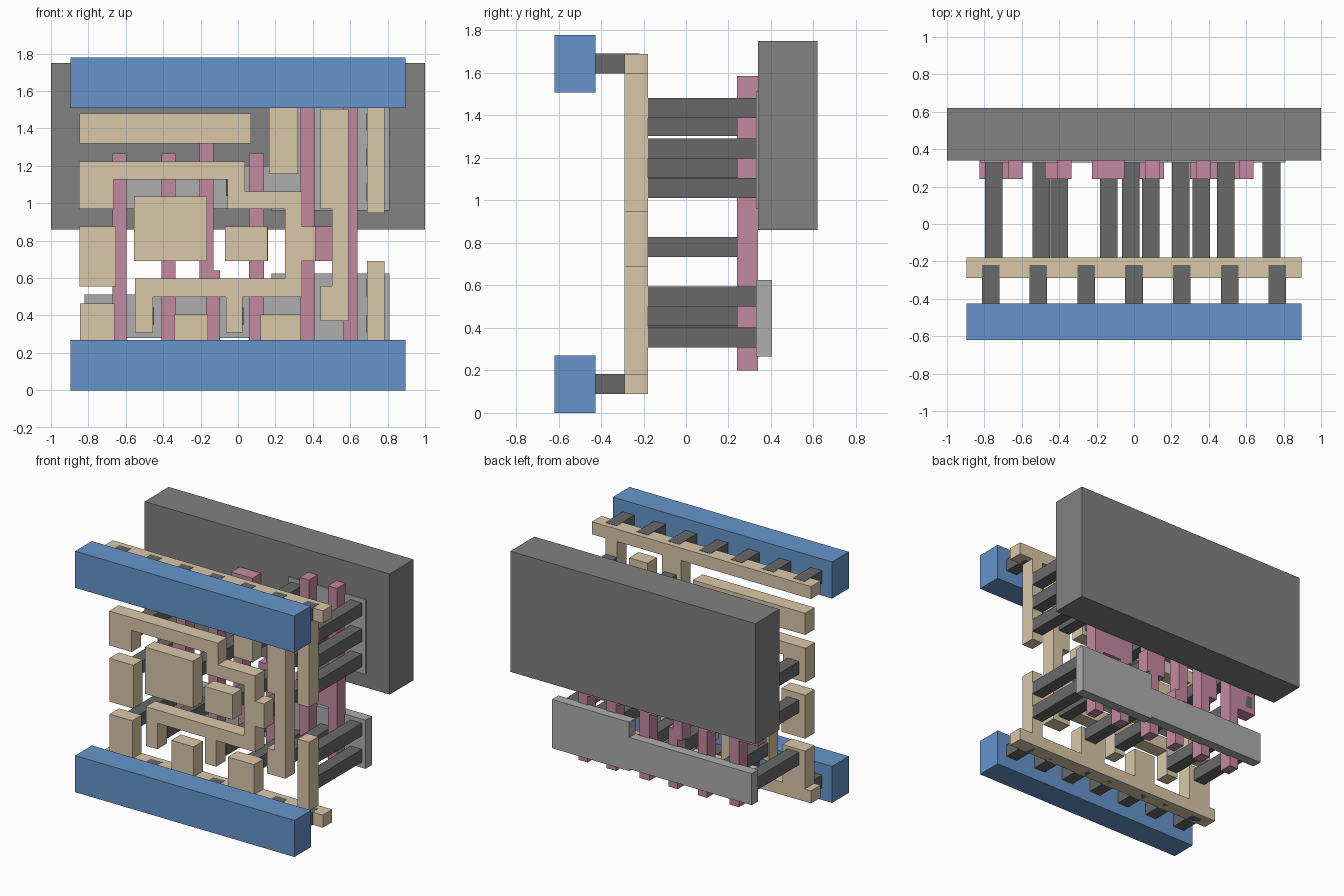
import bpy, bmesh


def material(name, rgb):
    m = bpy.data.materials.new(name)
    m.diffuse_color = (*rgb, 1)
    return m


BLUE = material("blue", (0.13, 0.30, 0.60))
TAN = material("tan", (0.70, 0.58, 0.40))
PINK = material("pink", (0.55, 0.25, 0.35))
WELL = material("mid_grey", (0.22, 0.22, 0.22))
DARK = material("dark_grey", (0.14, 0.14, 0.14))
LIGHT = material("light_grey", (0.42, 0.42, 0.42))

# Depth range (y) of every layer
WELL_Y, DIFF_Y, GATE_Y = (0.34, 0.62), (0.33, 0.405), (0.24, 0.34)
POST_Y, TRACE_Y, PEG_Y, RAIL_Y = (-0.18, 0.34), (-0.29, -0.18), (-0.425, -0.22), (-0.62, -0.425)


def plates(name, outlines, depth, mat):
    """Extrude one or more x-z outlines through a y range into one object."""
    bm = bmesh.new()
    for pts in outlines:
        face = bm.faces.new([bm.verts.new((x, depth[0], z)) for x, z in pts])
        out = bmesh.ops.extrude_face_region(bm, geom=[face])
        moved = [v for v in out["geom"] if isinstance(v, bmesh.types.BMVert)]
        bmesh.ops.translate(bm, verts=moved, vec=(0, depth[1] - depth[0], 0))
    bmesh.ops.recalc_face_normals(bm, faces=bm.faces[:])
    me = bpy.data.meshes.new(name)
    bm.to_mesh(me)
    bm.free()
    me.materials.append(mat)
    ob = bpy.data.objects.new(name, me)
    bpy.context.collection.objects.link(ob)
    return ob


def rect(x0, x1, z0, z1):
    return [(x0, z0), (x1, z0), (x1, z1), (x0, z1)]


def square(x, z, r=0.047):
    return rect(x - r, x + r, z - r, z + r)


def comb(base, edge, tabs):
    """Straight bar from base to edge with (x0, x1, tip) tabs growing off edge."""
    pts = [(0.895, base), (-0.895, base), (-0.895, edge)]
    for x0, x1, tip in tabs:
        pts += [(x0, edge), (x0, tip), (x1, tip), (x1, edge)]
    return pts + [(0.895, edge)]


# Rear block and the two stepped strips in front of it
plates("rear_block", [rect(-1, 1, 0.86, 1.75)], WELL_Y, WELL)
plates("lower_strip", [[(-0.82, 0.28), (0.18, 0.28), (0.18, 0.265), (0.81, 0.265),
                        (0.81, 0.625), (0.18, 0.625), (0.18, 0.513), (-0.82, 0.513)]], DIFF_Y, LIGHT)
plates("upper_strip", [[(-0.82, 0.97), (0.18, 0.97), (0.18, 0.96), (0.81, 0.96),
                        (0.81, 1.513), (0.18, 1.513), (0.18, 1.20), (-0.82, 1.20)]], DIFF_Y, LIGHT)

# Pink vertical gates with side pads
LO, HI = 0.69, 0.875
plates("gate_1", [[(-0.67, 0.2), (-0.595, 0.2), (-0.595, 1.265), (-0.67, 1.265),
                   (-0.67, HI), (-0.825, HI), (-0.825, LO), (-0.67, LO)]], GATE_Y, PINK)
plates("gate_2", [[(-0.41, 0.2), (-0.335, 0.2), (-0.335, 1.265), (-0.41, 1.265),
                   (-0.41, HI), (-0.475, HI), (-0.475, LO), (-0.41, LO)]], GATE_Y, PINK)
plates("gate_3", [[(-0.17, 0.2), (-0.095, 0.2), (-0.095, 0.64), (-0.13, 0.64), (-0.13, 1.325),
                   (-0.05, 1.325), (-0.05, 1.475), (-0.225, 1.475), (-0.225, 1.325),
                   (-0.205, 1.325), (-0.205, 0.565), (-0.17, 0.565)]], GATE_Y, PINK)
plates("gate_4", [[(0.06, 0.2), (0.14, 0.2), (0.14, LO), (0.16, LO), (0.16, HI), (0.14, HI),
                   (0.14, 1.265), (0.06, 1.265), (0.06, HI), (0.0, HI), (0.0, LO), (0.06, LO)]],
       GATE_Y, PINK)
plates("gate_pair", [[(0.333, 0.2), (0.41, 0.2), (0.41, LO), (0.565, LO), (0.565, 0.2), (0.64, 0.2),
                      (0.64, 1.585), (0.565, 1.585), (0.565, HI), (0.41, HI), (0.41, 1.585),
                      (0.333, 1.585), (0.333, HI), (0.3, HI), (0.3, LO), (0.333, LO)]], GATE_Y, PINK)

# Dark posts: x position -> heights
posts = {-0.75: (0.395, 0.78, 1.065), -0.497: (0.395,), -0.40: (0.78,), -0.135: (1.40,),
         -0.018: (0.395, 1.085), 0.09: (0.78,), 0.25: (0.355, 1.245, 1.435), 0.36: (0.78,),
         0.49: (0.455, 1.155, 1.35), 0.735: (0.355, 0.548, 1.058, 1.245, 1.435)}
plates("posts", [square(x, z) for x, zs in posts.items() for z in zs], POST_Y, DARK)

# Tan traces
plates("lower_comb", [comb(0.09, 0.183, [(-0.845, -0.66, 0.463), (-0.34, -0.16, 0.405),
                                         (0.12, 0.333, 0.405), (0.69, 0.782, 0.69)])], TRACE_Y, TAN)
plates("upper_comb", [comb(1.69, 1.598, [(0.167, 0.322, 1.157), (0.69, 0.782, 0.948)])], TRACE_Y, TAN)
plates("winding_trace", [[(-0.85, 1.223), (0.038, 1.223), (0.038, 1.063), (0.342, 1.063),
                          (0.342, HI), (0.415, HI), (0.415, LO), (0.342, LO), (0.342, 0.5),
                          (0.025, 0.5), (0.025, 0.308), (-0.065, 0.308), (-0.065, 0.5),
                          (-0.455, 0.5), (-0.455, 0.308), (-0.55, 0.308), (-0.55, 0.597),
                          (0.25, 0.597), (0.25, 0.97), (-0.057, 0.97), (-0.057, 1.128),
                          (-0.665, 1.128), (-0.665, 0.97), (-0.85, 0.97)]], TRACE_Y, TAN)
plates("tall_trace", [[(0.44, 0.37), (0.59, 0.37), (0.59, 1.505), (0.44, 1.505), (0.44, 0.97),
                       (0.503, 0.97), (0.503, 0.557), (0.44, 0.557)]], TRACE_Y, TAN)
plates("top_bar", [rect(-0.847, 0.07, 1.32, 1.48)], TRACE_Y, TAN)
plates("square_pad", [rect(-0.556, -0.165, 0.69, 1.035)], TRACE_Y, TAN)
plates("middle_pad", [rect(-0.07, 0.158, LO, HI)], TRACE_Y, TAN)
plates("left_pad", [rect(-0.847, -0.652, 0.555, HI)], TRACE_Y, TAN)

# Front rails with their evenly spaced pegs
for name, z in (("lower", 0.137), ("upper", 1.645)):
    plates(name + "_pegs", [square(i * 0.2555, z) for i in range(-3, 4)], PEG_Y, DARK)
    plates(name + "_rail", [rect(-0.895, 0.895, z - 0.135, z + 0.135)], RAIL_Y, BLUE).location.z = -0.002
